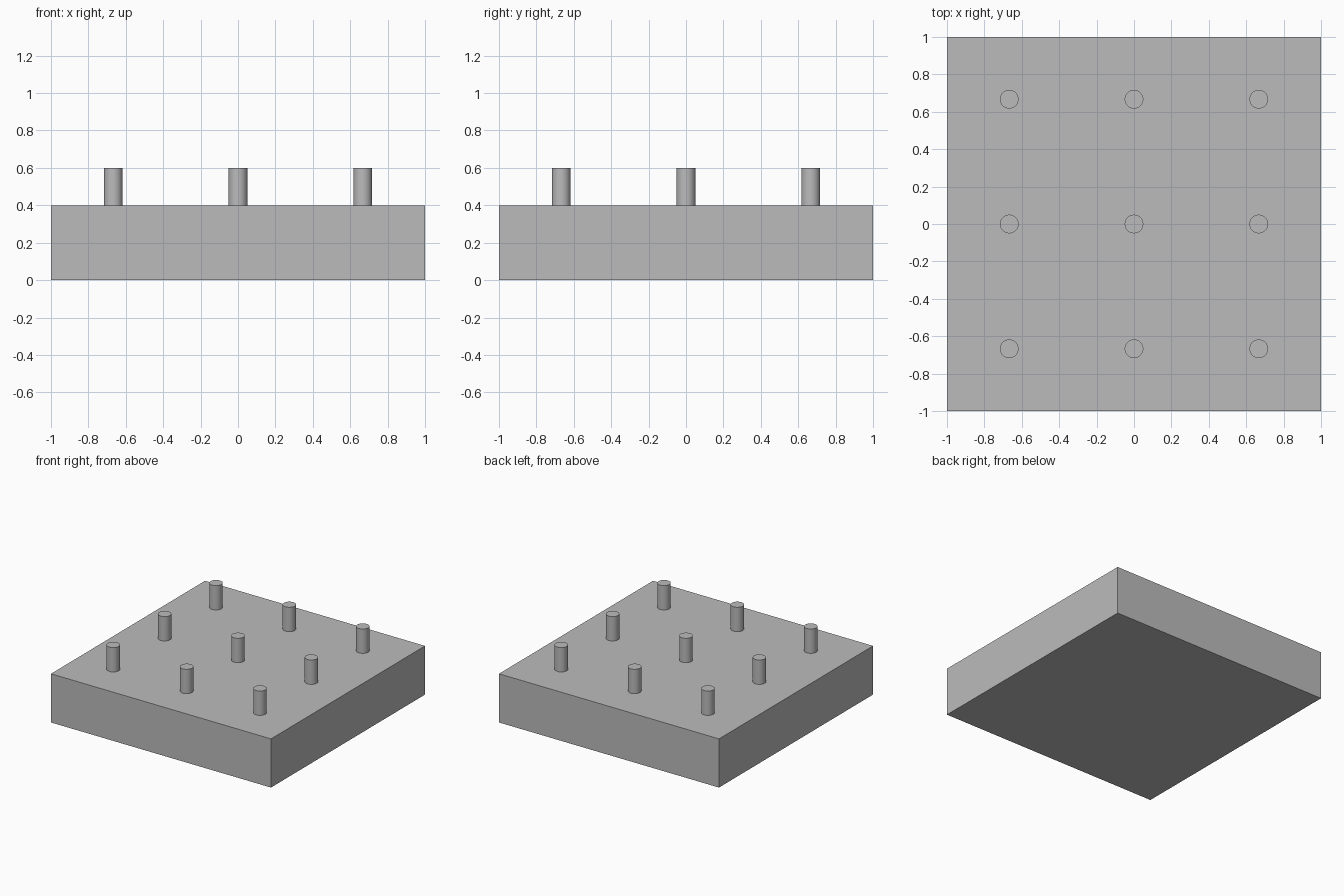
import bpy

if "Cube" in bpy.data.objects:
    bpy.data.objects.remove(bpy.data.objects["Cube"])

grey = bpy.data.materials.new("grey")
grey.diffuse_color = (0.5, 0.5, 0.5, 1)
grey.use_nodes = True
grey.node_tree.nodes["Principled BSDF"].inputs["Base Color"].default_value = grey.diffuse_color

# Square base block
bpy.ops.mesh.primitive_cube_add(size=1, location=(0, 0, 0.2))
base = bpy.context.object
base.name = "base_block"
base.scale = (2, 2, 0.4)
bpy.ops.object.transform_apply(location=False, rotation=False, scale=True)
base.data.materials.append(grey)

# Three by three grid of round pegs
SPACING = 0.667
for row in (-1, 0, 1):
    for col in (-1, 0, 1):
        bpy.ops.mesh.primitive_cylinder_add(
            vertices=32, radius=0.05, depth=0.2,
            location=(col * SPACING, row * SPACING, 0.5))
        peg = bpy.context.object
        peg.name = f"peg_{row + 2}_{col + 2}"
        peg.data.materials.append(grey)
        bpy.ops.object.shade_smooth_by_angle()
